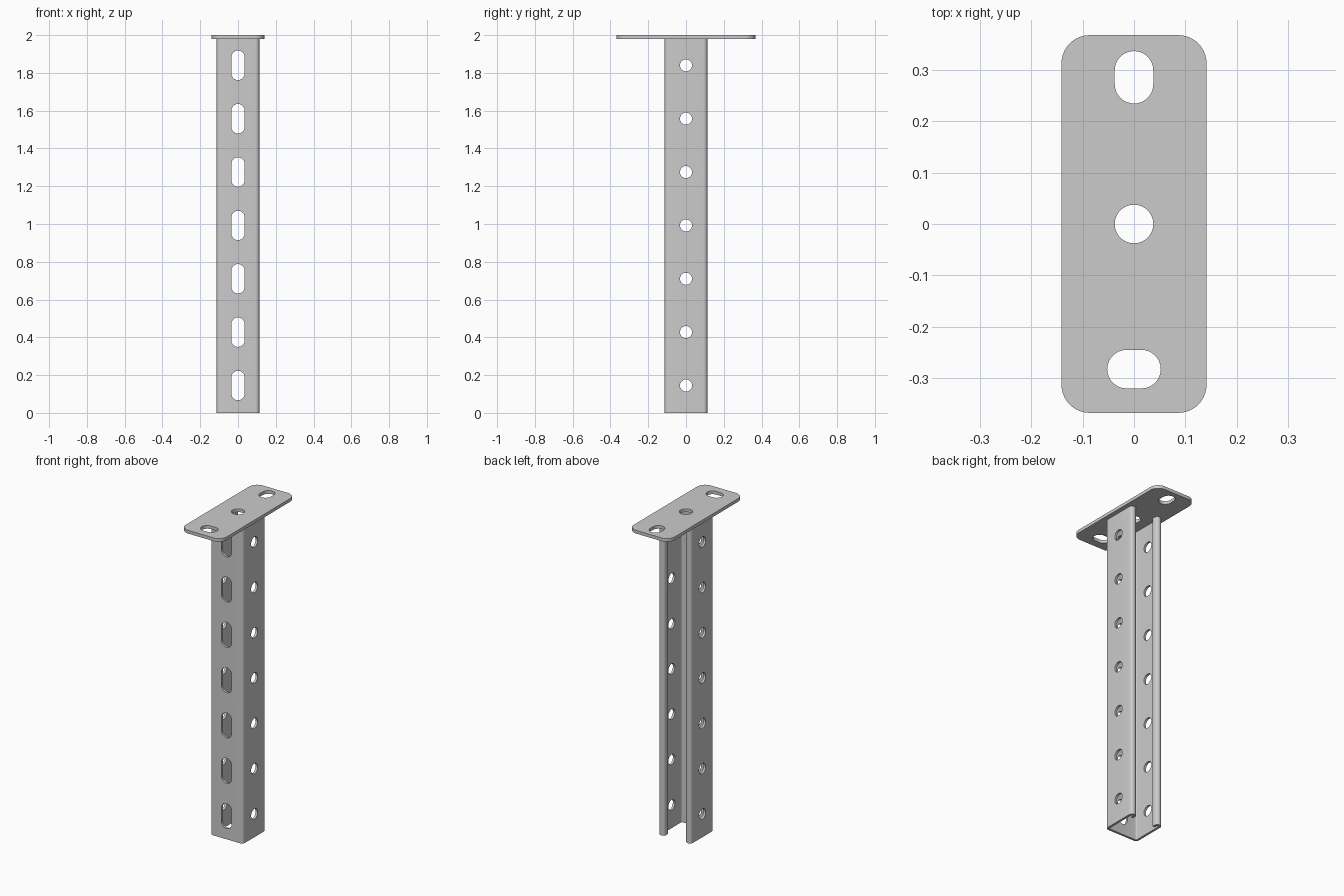
import bpy, bmesh
from math import cos, sin, radians
from mathutils import Matrix

if "Cube" in bpy.data.objects:
    bpy.data.objects.remove(bpy.data.objects["Cube"])


def arc(cx, cy, r, a0, a1, n=6):
    angles = [radians(a0 + (a1 - a0) * i / n) for i in range(n + 1)]
    return [(cx + r * cos(a), cy + r * sin(a)) for a in angles]


def slot(half_len, r, n=14):
    # Upright slot outline; a plain circle when half_len is zero
    if half_len == 0:
        return arc(0, 0, r, 0, 360, 2 * n)[:-1]
    return arc(0, half_len, r, 0, 180, n) + arc(0, -half_len, r, 180, 360, n)


def prism(bm, pts, depth, matrix=Matrix()):
    # Extrude an outline along local z, then place it
    face = bm.faces.new([bm.verts.new(matrix @ Matrix.Translation((x, y, 0)).translation)
                         for x, y in pts])
    ret = bmesh.ops.extrude_face_region(bm, geom=[face], use_keep_orig=True)
    verts = [g for g in ret["geom"] if isinstance(g, bmesh.types.BMVert)]
    offset = matrix.to_3x3() @ Matrix.Translation((0, 0, depth)).translation
    bmesh.ops.translate(bm, verts=verts, vec=offset)


def finish(name, bm):
    bmesh.ops.recalc_face_normals(bm, faces=bm.faces)
    mesh = bpy.data.meshes.new(name)
    bm.to_mesh(mesh)
    bm.free()
    ob = bpy.data.objects.new(name, mesh)
    bpy.context.collection.objects.link(ob)
    return ob


def cut(ob, cutter):
    mod = ob.modifiers.new("holes", "BOOLEAN")
    mod.operation, mod.solver, mod.object = "DIFFERENCE", "EXACT", cutter
    bpy.ops.object.select_all(action="DESELECT")
    ob.select_set(True)
    bpy.context.view_layer.objects.active = ob
    bpy.ops.object.modifier_apply(modifier=mod.name)
    bpy.data.objects.remove(cutter)
    bpy.ops.object.shade_smooth_by_angle(angle=radians(32))


# Folded sheet channel, open at the back with hooked lips
A, R, T, LIP, HOOK, TOP = 0.113, 0.02, 0.014, 0.042, 0.036, 1.98


def fold(r):
    return (arc(A - R, -A + R, r, -90, 0) + arc(A - R, A - R, r, 0, 90)
            + arc(A - LIP + R, A - R, r, 90, 180) + [(A - LIP + R - r, A - HOOK)])


outer, inner = fold(R), fold(R - T)
half = outer + inner[::-1]
bm = bmesh.new()
prism(bm, half + [(-x, y) for x, y in half[::-1]], TOP)
channel = finish("channel_post", bm)

# Slots in the front wall, round holes through both side walls
bm = bmesh.new()
for i in range(7):
    up = Matrix.Translation((0, 0, 0.145 + 0.2825 * i))
    prism(bm, slot(0.043, 0.035), 0.08,
          up @ Matrix.Translation((0, -0.07, 0)) @ Matrix.Rotation(radians(90), 4, "X"))
    prism(bm, slot(0, 0.032), 0.4,
          up @ Matrix.Translation((-0.2, 0, 0)) @ Matrix.Rotation(radians(90), 4, "Y"))
cut(channel, finish("channel_cutter", bm))

# Rounded mounting plate with a lengthwise slot, a hole and a crosswise slot
PX, PY, PR = 0.141, 0.367, 0.055
bm = bmesh.new()
prism(bm, arc(PX - PR, PY - PR, PR, 0, 90, 10) + arc(PR - PX, PY - PR, PR, 90, 180, 10)
      + arc(PR - PX, PR - PY, PR, 180, 270, 10) + arc(PX - PR, PR - PY, PR, 270, 360, 10),
      2 - TOP, Matrix.Translation((0, 0, TOP)))
plate = finish("mounting_plate", bm)

bm = bmesh.new()
for y, half_len, turn in ((0.285, 0.0135, 0), (0, 0, 0), (-0.282, 0.0145, 90)):
    prism(bm, slot(half_len, 0.0375), 0.2,
          Matrix.Translation((0, y, 1.9)) @ Matrix.Rotation(radians(turn), 4, "Z"))
cut(plate, finish("plate_cutter", bm))
